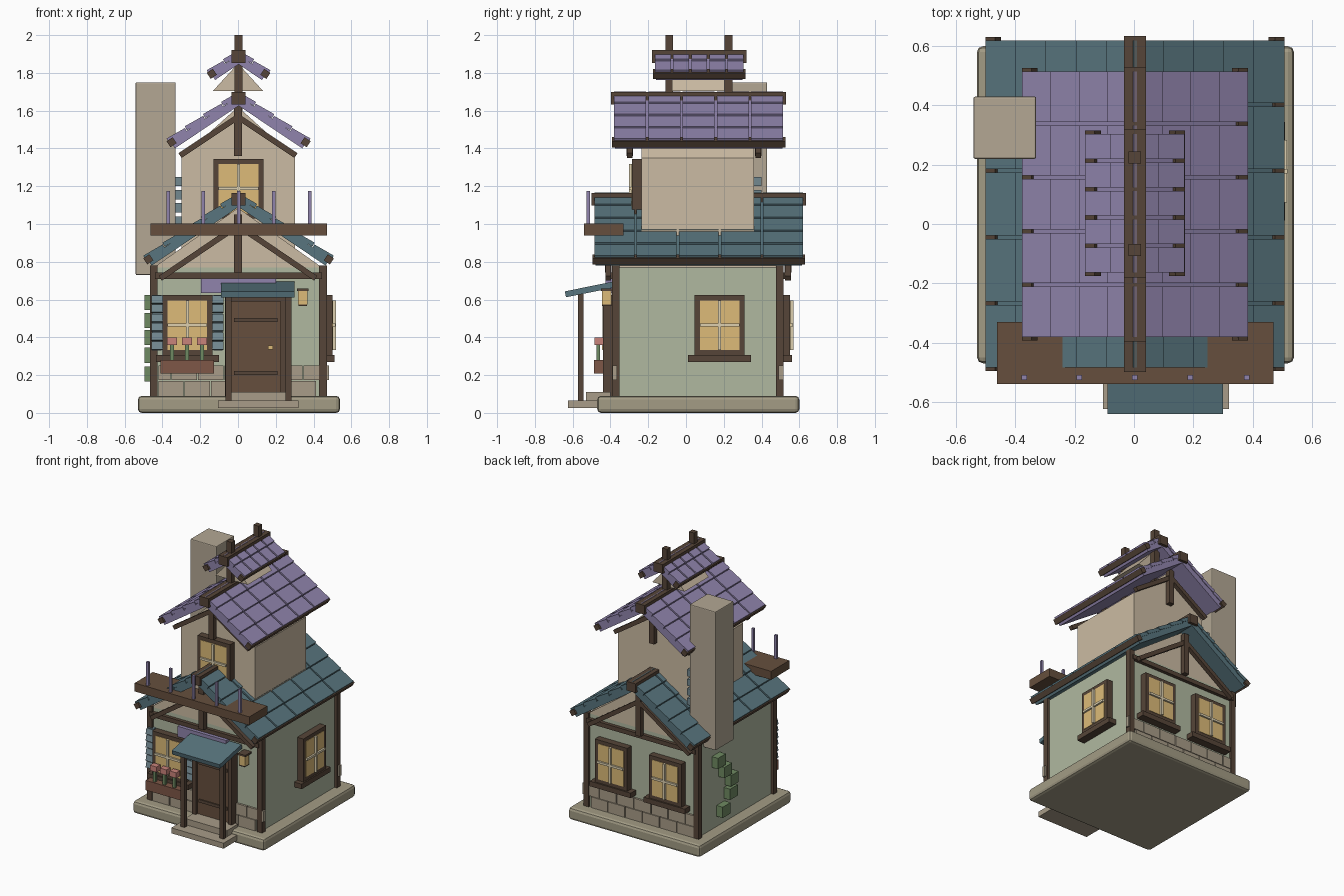
import bpy, bmesh, math
from mathutils import Matrix, Vector

if "Cube" in bpy.data.objects:
    bpy.data.objects.remove(bpy.data.objects["Cube"])


def mat(name, hexcol):
    m = bpy.data.materials.new(name)
    c = [int(hexcol[i:i + 2], 16) / 255 for i in (0, 2, 4)]
    m.diffuse_color = [((v + 0.055) / 1.055) ** 2.4 for v in c] + [1]
    m.use_nodes = True
    m.node_tree.nodes["Principled BSDF"].inputs["Base Color"].default_value = m.diffuse_color
    return m


STONE, BLOCK, CHIM = mat("stone", "A39C85"), mat("block", "A89C88"), mat("chimney", "B3A794")
GREEN, TAN = mat("sage", "B0B9A0"), mat("tan", "CBBBA3")
DARK, WOOD = mat("dark_wood", "564538"), mat("wood", "664F3D")
TEAL, PURPLE, SHUT = mat("teal", "58757E"), mat("purple", "9084AC"), mat("shutter", "728890")
GLASS, CREAM = mat("glass", "DDBB78"), mat("cream", "DDD0B0")
LEAF, PINK, CLAY = mat("leaf", "6F8A62"), mat("pink", "C9837B"), mat("clay", "7E5747")


def finish(name, bm, m, bevel=0):
    me = bpy.data.meshes.new(name)
    bmesh.ops.recalc_face_normals(bm, faces=bm.faces)
    bm.to_mesh(me)
    bm.free()
    me.materials.append(m)
    ob = bpy.data.objects.new(name, me)
    bpy.context.collection.objects.link(ob)
    if bevel:
        b = ob.modifiers.new("bevel", 'BEVEL')
        b.width, b.segments = bevel, 2
    return ob


def boxes(name, m, items, world=Matrix(), bevel=0):
    """items: (x0, x1, y0, y1, z0, z1[, matrix]) boxes joined in one mesh"""
    bm = bmesh.new()
    for it in items:
        a, b = Vector(it[0:6:2]), Vector(it[1:6:2])
        loc = it[6] if len(it) > 6 else Matrix()
        bmesh.ops.create_cube(bm, size=1, matrix=world @ loc @
                              Matrix.Translation((a + b) / 2) @ Matrix.Diagonal((*(b - a), 1)))
    return finish(name, bm, m, bevel)


def gable(name, m, half, y0, y1, z0, z1):
    bm = bmesh.new()
    f = bm.faces.new([bm.verts.new((x, y0, z)) for x, z in ((-half, z0), (half, z0), (0, z1))])
    ext = bmesh.ops.extrude_face_region(bm, geom=[f])['geom']
    bmesh.ops.translate(bm, vec=(0, y1 - y0, 0), verts=[v for v in ext if isinstance(v, bmesh.types.BMVert)])
    bm.faces.new([v for v in bm.verts if v.co.y == y0]) if not f.is_valid else None
    finish(name, bm, m)


def roof(name, m, half, apex, eave, y0, y1, cols, rows):
    """pitched roof: slabs, overlapping tiles, eave beams and ridge beam"""
    L, ang = math.hypot(half, apex - eave), math.atan2(apex - eave, half)
    slab, tiles, beams = [], [], []
    cw, rl, gap = (y1 - y0) / cols, L / rows, 0.006
    for side in (0, math.pi):
        # local +x runs down the slope, z is the slope normal
        S = (Matrix.Translation((0.003, (y0 + y1) / 2, apex)) @ Matrix.Rotation(side, 4, 'Z')
             @ Matrix.Rotation(ang, 4, 'Y'))
        h = (y1 - y0) / 2
        slab.append((0, L - 0.012, -h + 0.01, h - 0.01, -0.068, -0.026, S))
        beams.append((L - 0.035, L + 0.004, -h - 0.006, h + 0.006, -0.05, -0.012, S))
        for r in range(rows):
            T = S @ Matrix.Translation((r * rl, 0, -0.012)) @ Matrix.Rotation(-0.012 / rl * 0.7, 4, 'Y')
            for c in range(cols):
                ya = -h + c * cw
                tiles.append((0, rl - 0.004, ya + gap, ya + cw - gap, -0.02, 0.004, T))
    beams.append((-0.034, 0.04, y0 - 0.01, y1 + 0.01, apex - 0.075, apex - 0.008))
    boxes(name + "_slab", m, slab)
    boxes(name + "_tiles", m, tiles)
    boxes(name + "_beams", DARK, beams)


def truss(name, half, z0, z1, y, post_z0):
    """king post and two slanted braces"""
    L, ang = math.hypot(half, z1 - z0), math.atan2(z1 - z0, half)
    items = [(-0.02, 0.022, y - 0.018, y + 0.018, post_z0, z1 + 0.04)]
    for side in (0, math.pi):
        S = Matrix.Translation((0, y, z1)) @ Matrix.Rotation(side, 4, 'Z') @ Matrix.Rotation(ang, 4, 'Y')
        items.append((0, L, -0.015, 0.015, -0.03, 0, S))
    boxes(name, DARK, items)


def window(name, x, y, z, turn=0, sill=True):
    """window on a wall point; local -y faces out"""
    W = Matrix.Translation((x, y, z)) @ Matrix.Rotation(turn, 4, 'Z')
    w, h, t = 0.132, 0.158, 0.027
    items = [(s * w - (t if s > 0 else 0), s * w + (t if s < 0 else 0), -0.05, 0.01, -h, h) for s in (-1, 1)]
    items += [(-w, w, -0.05, 0.01, h - t, h), (-w, w, -0.05, 0.01, -h, -h + t)]
    if sill:
        items.append((-w - 0.035, w + 0.035, -0.06, 0.01, -h - 0.037, -h))
    boxes(name + "_frame", DARK, items, W)
    boxes(name + "_glass", GLASS, [(-w + t, w - t, -0.053, 0, -h + t, h - t)], W)
    boxes(name + "_muntins", CREAM, [(-0.008, 0.008, -0.068, -0.05, -h + t, h - t),
                                     (-w + t, w - t, -0.066, -0.05, -0.008, 0.008)], W)


# Base and steps
boxes("foundation", STONE, [(-0.53, 0.54, -0.47, 0.6, 0, 0.09)], bevel=0.02)
boxes("front_steps", BLOCK, [(-0.105, 0.32, -0.625, -0.46, 0.025, 0.065),
                             (-0.06, 0.28, -0.53, -0.4, 0.065, 0.11)])

# Ground storey
boxes("ground_walls", GREEN, [(-0.445, 0.45, -0.375, 0.5, 0.08, 0.77)])
gable("ground_gable", TAN, 0.445, -0.375, 0.5, 0.77, 1.085)
boxes("corner_posts", DARK, [(x - 0.02, x + 0.02, y - 0.02, y + 0.02, 0.09, 0.78)
                             for x in (-0.445, 0.45) for y in (-0.372, 0.497)])
boxes("tie_beams", DARK, [(-0.44, 0.445, y - 0.015, y + 0.015, 0.71, 0.742) for y in (-0.385, 0.51)])
truss("front_truss", 0.42, 0.725, 1.01, -0.412, 0.742)
truss("back_truss", 0.42, 0.725, 1.01, 0.54, 0.742)

# Stone courses on front and back
blocks = []
for y in (-0.378, 0.503):
    for row in range(2):
        edges = [-0.425] + [-0.425 + 0.14 * (i + 1) - 0.07 * row for i in range(6 + row)] + [0.43]
        for a, b in zip(edges, edges[1:]):
            if b - a > 0.02:
                z = 0.09 + row * 0.083
                blocks.append((a + 0.003, b - 0.003, y - 0.012, y + 0.012, z, z + 0.079))
boxes("stone_courses", BLOCK, blocks)

# Upper storey, cupola, chimney
boxes("upper_walls", TAN, [(-0.3, 0.303, -0.235, 0.36, 0.85, 1.35)])
gable("upper_gable", TAN, 0.3, -0.235, 0.36, 1.35, 1.62)
truss("upper_front_truss", 0.315, 1.375, 1.585, -0.298, 1.36)
truss("upper_back_truss", 0.315, 1.375, 1.585, 0.382, 1.36)
gable("cupola_gable", TAN, 0.132, -0.075, 0.205, 1.705, 1.85)
boxes("cupola_posts", DARK, [(-0.018, 0.024, y - 0.02, y + 0.02, 1.6, 2.0) for y in (-0.088, 0.225)])
boxes("chimney", CHIM, [(-0.542, -0.33, 0.22, 0.43, 0.73, 1.75)], bevel=0.006)
boxes("chimney_bracket", SHUT, [(-0.335, -0.29, 0.35, 0.4, z, z + 0.05) for z in (0.99, 1.06, 1.13, 1.2)])

# Roofs
roof("lower_roof", TEAL, 0.508, 1.172, 0.83, -0.49, 0.625, 5, 5)
roof("upper_roof", PURPLE, 0.385, 1.708, 1.45, -0.387, 0.52, 5, 4)
roof("cupola_roof", PURPLE, 0.172, 1.928, 1.812, -0.17, 0.31, 5, 2)

# Windows
window("front_window", -0.268, -0.375, 0.465)
window("right_window", 0.45, 0.178, 0.465, math.pi / 2)
window("back_window_left", 0.225, 0.5, 0.465, math.pi)
window("back_window_right", -0.215, 0.5, 0.465, math.pi)
window("upper_window", 0.003, -0.235, 1.187, sill=False)

# Shutters with slats
slats = []
for x in (-0.43, -0.107):
    slats.append((x - 0.024, x + 0.024, -0.4, -0.375, 0.33, 0.625))
    for i in range(6):
        T = Matrix.Translation((x, -0.405, 0.355 + i * 0.049)) @ Matrix.Rotation(-0.25, 4, 'X')
        slats.append((-0.029, 0.029, -0.009, 0.009, -0.021, 0.021, T))
boxes("shutters", SHUT, slats)

# Flower box
boxes("flower_box", CLAY, [(-0.41, -0.127, -0.487, -0.42, 0.208, 0.28)])
boxes("flower_stems", LEAF, [(x - 0.01, x + 0.01, -0.475, -0.455, 0.27, 0.37) for x in (-0.35, -0.27, -0.19)])
boxes("flowers", PINK, [(x - 0.027, x + 0.027, -0.485, -0.44, 0.36, 0.4) for x in (-0.35, -0.27, -0.19)])

# Door
boxes("door", WOOD, [(-0.04, 0.23, -0.42, -0.37, 0.1, 0.6)])
boxes("door_frame", DARK, [(-0.068, -0.035, -0.44, -0.37, 0.09, 0.62), (0.225, 0.257, -0.44, -0.37, 0.09, 0.62),
                           (-0.068, 0.257, -0.44, -0.37, 0.59, 0.625)])
boxes("door_straps", DARK, [(-0.02, 0.21, -0.428, -0.415, z, z + 0.022) for z in (0.2, 0.48)])
boxes("door_knob", GLASS, [(0.16, 0.185, -0.445, -0.415, 0.335, 0.357)])

# Porch canopy, posts, sign, lantern
canopy = Matrix.Translation((0.105, -0.635, 0.612)) @ Matrix.Rotation(0.2, 4, 'X')
boxes("porch_roof", TEAL, [(-0.195, 0.195, 0, 0.26, 0, 0.032, canopy)])
boxes("porch_posts", DARK, [(x - 0.016, x + 0.016, -0.572, -0.543, 0.06, 0.63) for x in (-0.05, 0.268)])
boxes("porch_sign", PURPLE, [(-0.195, 0.2, -0.425, -0.385, 0.635, 0.712)])
boxes("lantern_glass", GLASS, [(0.318, 0.368, -0.445, -0.395, 0.575, 0.645)])
boxes("lantern_caps", DARK, [(0.312, 0.374, -0.45, -0.375, 0.645, 0.658), (0.32, 0.366, -0.445, -0.395, 0.567, 0.576)])

# Balcony ledge with railing posts
boxes("balcony", WOOD, [(-0.462, 0.47, -0.54, -0.33, 0.94, 1.002)])
boxes("balcony_posts", PURPLE, [(x - 0.009, x + 0.009, -0.527, -0.509, 1.0, 1.175)
                                for x in (-0.37, -0.185, 0.003, 0.19, 0.38)])

# Ivy on the left wall
boxes("ivy", LEAF, [(-0.495, -0.44, y - 0.045, y + 0.045, z - 0.04, z + 0.04)
                    for y, z in ((0.29, 0.585), (0.215, 0.49), (0.14, 0.4), (0.15, 0.305), (0.235, 0.205))])
